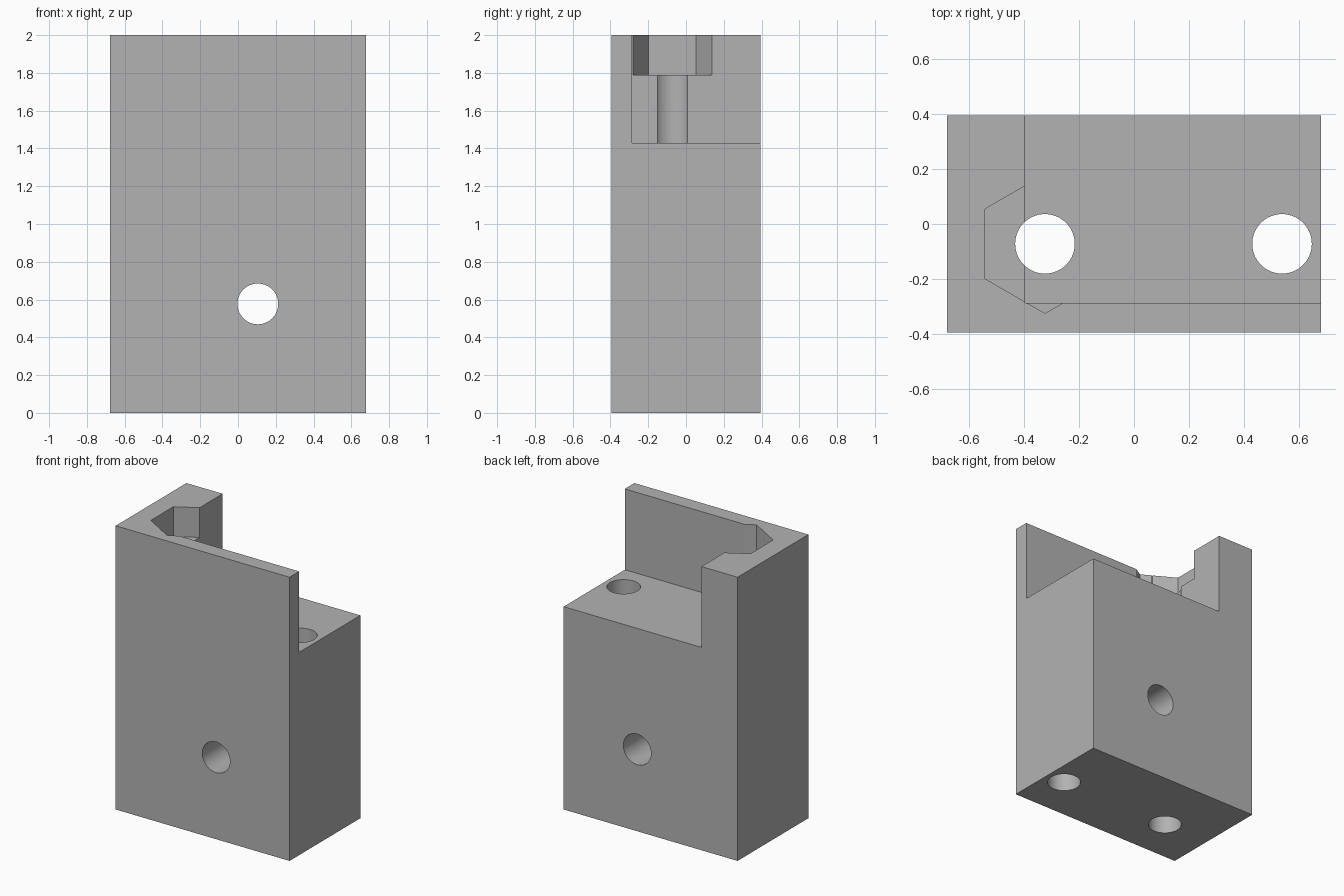
import bpy
from math import radians

default_cube = bpy.data.objects.get("Cube")
if default_cube:
    bpy.data.objects.remove(default_cube, do_unlink=True)

grey = bpy.data.materials.new("plain grey")
grey.use_nodes = True
colour = (0.45, 0.45, 0.45, 1)
grey.diffuse_color = colour
grey.node_tree.nodes["Principled BSDF"].inputs["Base Color"].default_value = colour


def box(name, low, high):
    """Axis-aligned box between two corners."""
    centre = [(a + b) / 2 for a, b in zip(low, high)]
    bpy.ops.mesh.primitive_cube_add(size=1, location=centre)
    ob = bpy.context.object
    ob.name = name
    ob.scale = [b - a for a, b in zip(low, high)]
    bpy.ops.object.transform_apply(location=True, rotation=True, scale=True)
    ob.data.materials.append(grey)
    return ob


def prism(name, sides, radius, depth, centre, rotation=(0, 0, 0)):
    """Regular prism or cylinder."""
    bpy.ops.mesh.primitive_cylinder_add(vertices=sides, radius=radius, depth=depth,
                                        location=centre, rotation=rotation)
    ob = bpy.context.object
    ob.name = name
    ob.data.materials.append(grey)
    return ob


def cut(target, cutter):
    """Subtract the cutter from the target and discard it."""
    mod = target.modifiers.new("cut", 'BOOLEAN')
    mod.operation = 'DIFFERENCE'
    mod.solver = 'EXACT'
    mod.object = cutter
    bpy.context.view_layer.objects.active = target
    bpy.ops.object.modifier_apply(modifier=mod.name)
    bpy.data.objects.remove(cutter, do_unlink=True)


W, D, H = 0.678, 0.394, 2.0        # half width, half depth, height
BOLT_X, BOLT_Y, HOLE_R = (-0.323, 0.537), -0.072, 0.108

# Main block
block = box("mounting_block", (-W, -D, 0), (W, D, H))

# Corner recess, open to the back, left and top
cut(block, box("recess_cutter", (-0.396, -0.287, 1.43), (1, 1, 3)))

# Hexagonal nut pocket
cut(block, prism("nut_pocket_cutter", 6, 0.252, 1, (BOLT_X[0], BOLT_Y, 2.29)))

# Vertical bolt holes
for x in BOLT_X:
    cut(block, prism("bolt_hole_cutter", 64, HOLE_R, 5, (x, BOLT_Y, 1)))

# Horizontal cross hole
cut(block, prism("cross_hole_cutter", 64, HOLE_R, 2, (0.105, 0, 0.577), (radians(90), 0, 0)))

# Smooth bores with sharp edges
bpy.ops.object.select_all(action='DESELECT')
block.select_set(True)
bpy.context.view_layer.objects.active = block
bpy.ops.object.shade_smooth_by_angle(angle=radians(30))
